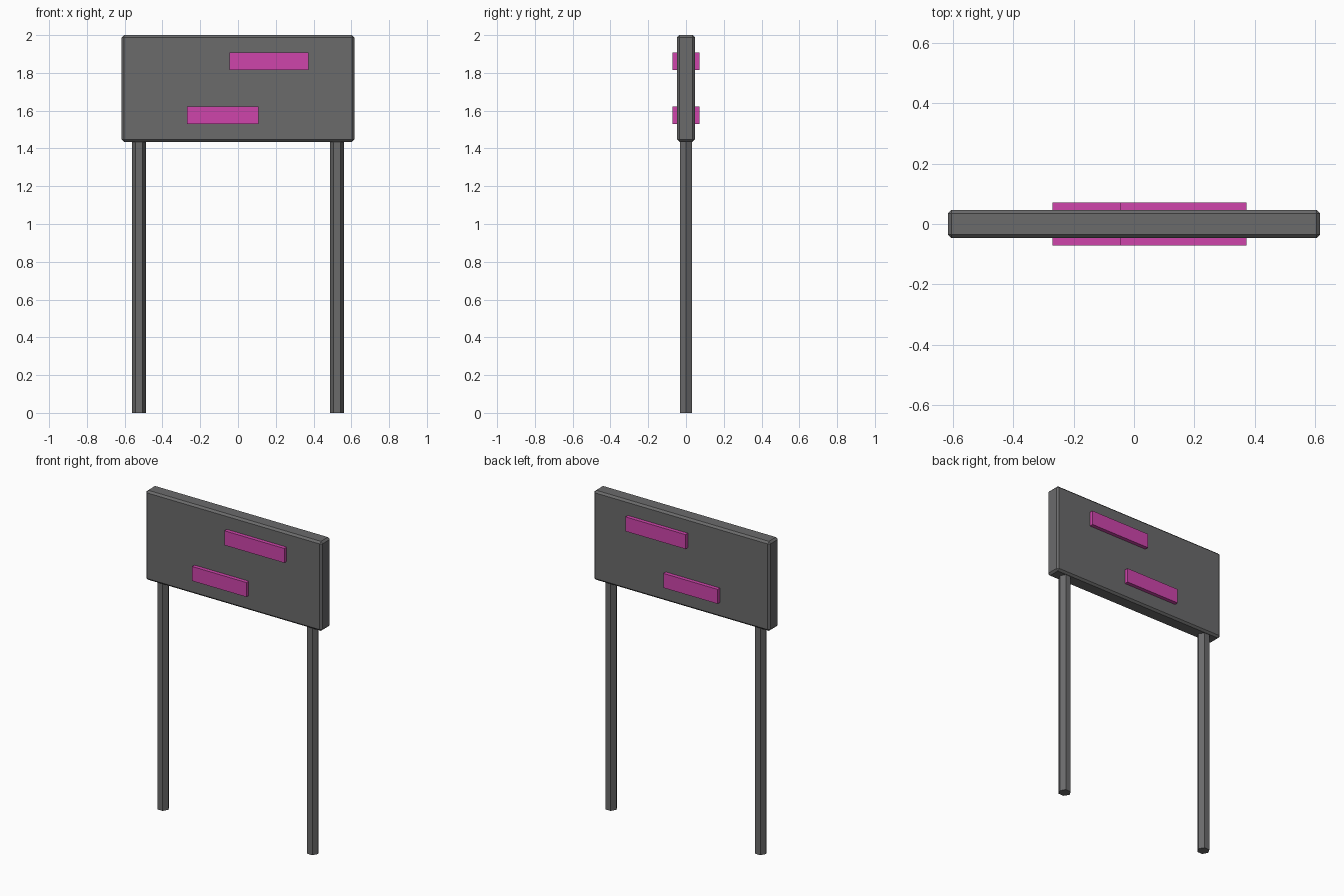
import bpy, bmesh, math
from mathutils import Matrix

if "Cube" in bpy.data.objects:
    bpy.data.objects.remove(bpy.data.objects["Cube"])


def material(name, rgb):
    m = bpy.data.materials.new(name)
    m.diffuse_color = (*rgb, 1)
    m.use_nodes = True
    m.node_tree.nodes["Principled BSDF"].inputs["Base Color"].default_value = m.diffuse_color
    return m


grey = material("dark grey", (0.145, 0.145, 0.148))
pink = material("magenta", (0.62, 0.06, 0.41))


def add_object(name, bm, mat):
    me = bpy.data.meshes.new(name)
    bm.to_mesh(me)
    bm.free()
    me.materials.append(mat)
    ob = bpy.data.objects.new(name, me)
    bpy.context.collection.objects.link(ob)
    return ob


def box(name, x0, x1, y0, y1, z0, z1, mat, bevel=0):
    bm = bmesh.new()
    place = (Matrix.Translation(((x0 + x1) / 2, (y0 + y1) / 2, (z0 + z1) / 2))
             @ Matrix.Diagonal((x1 - x0, y1 - y0, z1 - z0, 1)))
    bmesh.ops.create_cube(bm, size=1, matrix=place)
    if bevel:
        bmesh.ops.bevel(bm, geom=bm.edges[:], offset=bevel, segments=1,
                        profile=0.5, affect='EDGES')
    return add_object(name, bm, mat)


# Sign board with chamfered edges
box("sign_board", -0.616, 0.616, -0.047, 0.047, 1.435, 2.0, grey, 0.012)

# Raised bars, the same on front and back
for label, x0, x1, z0, z1 in (("upper", -0.046, 0.373, 1.816, 1.907),
                              ("lower", -0.27, 0.108, 1.53, 1.621)):
    box(label + "_front_bar", x0, x1, -0.071, -0.04, z0, z1, pink)
    box(label + "_back_bar", x0, x1, 0.04, 0.071, z0, z1, pink)

# Hexagonal posts, corners pointing sideways
for label, x in (("left", -0.523), ("right", 0.523)):
    bm = bmesh.new()
    bmesh.ops.create_cone(bm, cap_ends=True, segments=6, radius1=0.037,
                          radius2=0.037, depth=1.46,
                          matrix=Matrix.Translation((x, 0, 0.73))
                          @ Matrix.Rotation(math.radians(90), 4, 'Z'))
    add_object(label + "_post", bm, grey)
